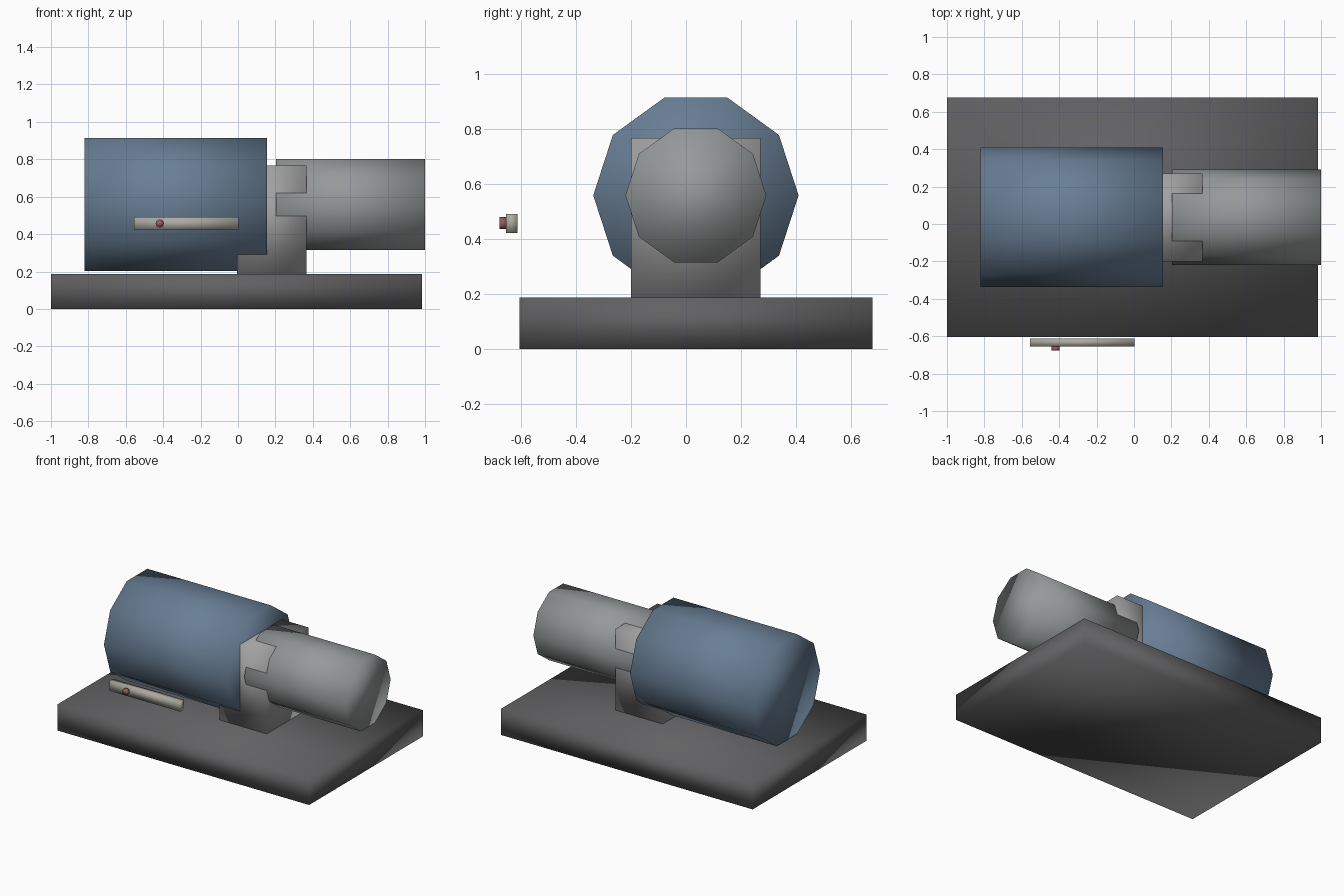
import bpy, bmesh, math
from mathutils import Matrix, Vector

if "Cube" in bpy.data.objects:
    bpy.data.objects.remove(bpy.data.objects["Cube"])


def material(name, rgb):
    m = bpy.data.materials.new(name)
    m.diffuse_color = (*rgb, 1)
    m.use_nodes = True
    m.node_tree.nodes["Principled BSDF"].inputs["Base Color"].default_value = m.diffuse_color
    return m


def finish(bm, name, mat):
    bmesh.ops.recalc_face_normals(bm, faces=bm.faces)
    for f in bm.faces:
        f.smooth = True  # soft shading over the coarse shapes
    me = bpy.data.meshes.new(name)
    bm.to_mesh(me)
    bm.free()
    ob = bpy.data.objects.new(name, me)
    bpy.context.collection.objects.link(ob)
    if mat:
        me.materials.append(mat)
    return ob


def box(name, lo, hi, mat=None):
    lo, hi = Vector(lo), Vector(hi)
    bm = bmesh.new()
    bmesh.ops.create_cube(bm, size=1, matrix=Matrix.Translation((lo + hi) / 2)
                          @ Matrix.Diagonal((*(hi - lo), 1)))
    return finish(bm, name, mat)


def prism(name, sides, radius, start, direction, length, mat=None):
    """Capped cylinder lying along x or y, with a corner on the horizontal."""
    d = Vector(direction)
    side = Vector((0, 1, 0)) if d.x else Vector((1, 0, 0))
    up = Vector((0, 0, 1))
    bm = bmesh.new()
    rings = []
    for end in (0, length):
        c = Vector(start) + d * end
        rings.append([bm.verts.new(c + radius * (math.cos(a) * side + math.sin(a) * up))
                      for a in (2 * math.pi * i / sides for i in range(sides))])
    for i in range(sides):
        j = (i + 1) % sides
        bm.faces.new((rings[0][i], rings[0][j], rings[1][j], rings[1][i]))
    for r in rings:
        bm.faces.new(r)
    return finish(bm, name, mat)


dark = material("dark_grey", (0.12, 0.12, 0.125))
blue = material("steel_blue", (0.14, 0.21, 0.30))
steel = material("steel", (0.30, 0.32, 0.32))
bracket = material("bracket_grey", (0.36, 0.36, 0.36))
beige = material("warm_grey", (0.42, 0.40, 0.36))
red = material("dull_red", (0.32, 0.11, 0.11))

# Base plate and the block that joins both cylinders
box("base_plate", (-1, -0.605, 0), (0.985, 0.677, 0.187), dark)
box("support_block", (-0.005, -0.2, 0.187), (0.367, 0.27, 0.767), bracket)

# Large and small cylinders on a shared axis
prism("motor_body", 10, 0.373, (-0.822, 0.036, 0.558), (1, 0, 0), 0.977, blue)
prism("pump_body", 10, 0.256, (0.203, 0.036, 0.558), (1, 0, 0), 0.797, steel)

# Front bar with a small red knob
box("front_bar", (-0.557, -0.654, 0.421), (0.003, -0.613, 0.491), beige)
prism("red_knob", 8, 0.022, (-0.419, -0.654, 0.457), (0, -1, 0), 0.023, red)
